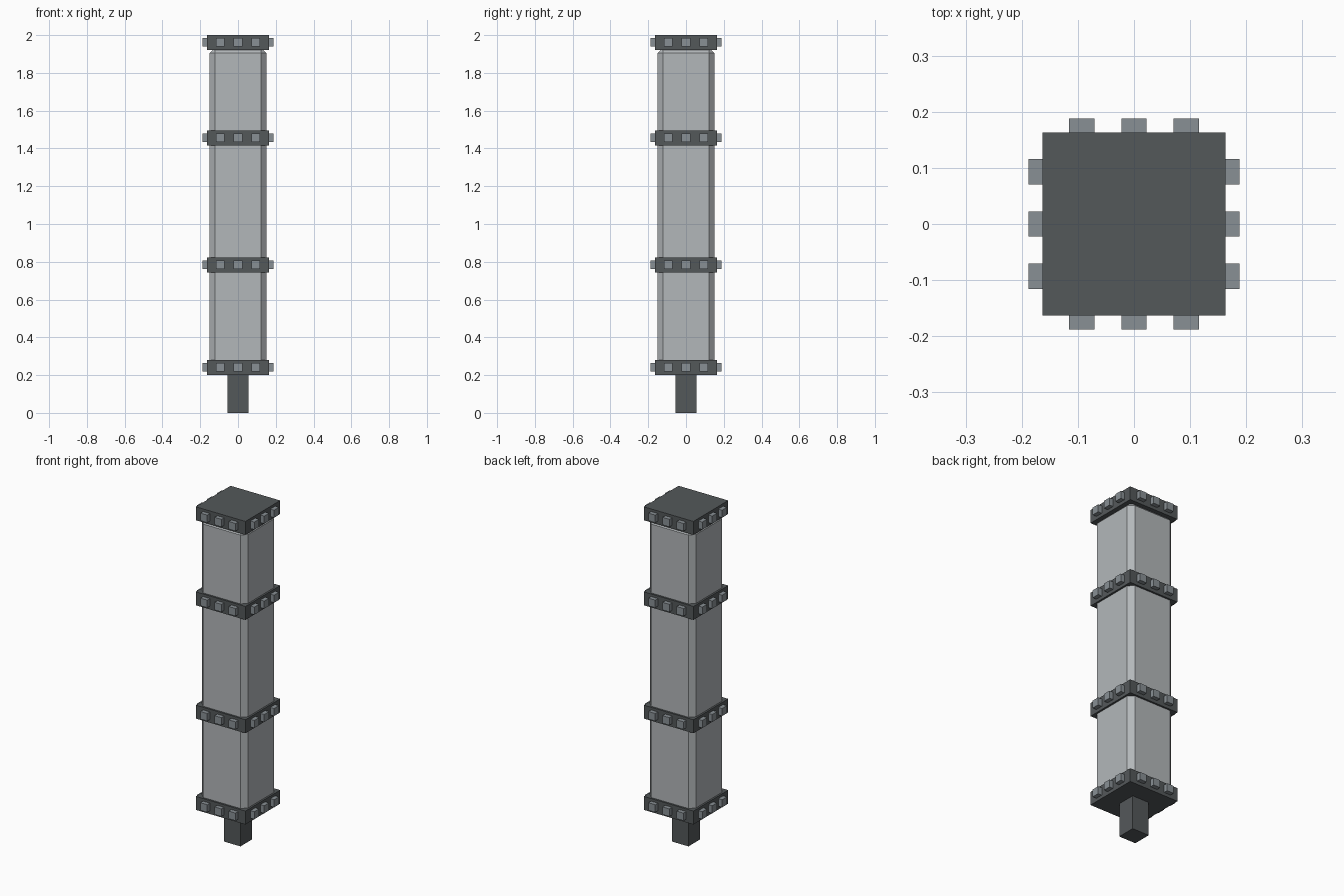
import bpy
import math
from mathutils import Matrix, Vector

if "Cube" in bpy.data.objects:
    bpy.data.objects.remove(bpy.data.objects["Cube"])


def material(name, rgb):
    m = bpy.data.materials.new(name)
    m.diffuse_color = (*rgb, 1.0)
    m.use_nodes = True
    m.node_tree.nodes["Principled BSDF"].inputs["Base Color"].default_value = m.diffuse_color
    return m


DARK = material("dark iron", (0.088, 0.098, 0.102))
PALE = material("pale grey", (0.45, 0.475, 0.49))
MID = material("stud grey", (0.25, 0.28, 0.30))


def box(name, centre, size, mat, angle=0.0):
    """Flat-sided box, optionally turned about the pillar axis."""
    bpy.ops.mesh.primitive_cube_add(size=1)
    ob = bpy.context.object
    ob.name = name
    place = Matrix.Rotation(angle, 4, 'Z') @ Matrix.Translation(Vector(centre))
    ob.data.transform(place @ Matrix.Diagonal((*size, 1.0)))
    ob.data.materials.append(mat)
    return ob


def slab(name, half, z0, z1, mat):
    return box(name, (0, 0, (z0 + z1) / 2), (2 * half, 2 * half, z1 - z0), mat)


# Chamfered pillar shaft, its ends hidden in the outer bands
shaft = slab("shaft", 0.152, 0.225, 1.934, PALE)
bevel = shaft.modifiers.new("chamfer", 'BEVEL')
bevel.width = 0.03
bevel.segments = 1

# Square peg below
slab("bottom_peg", 0.055, 0.0, 0.21, DARK)

# Four bands, each with three studs per side
for i, z in enumerate((0.24, 0.782, 1.455, 1.96)):
    slab(f"band_{i}", 0.163, z - 0.04, z + 0.04, DARK)
    for side in range(4):
        for k in (-1, 0, 1):
            box(f"stud_{i}_{side}_{k + 1}", (k * 0.093, -0.169, z + 0.002),
                (0.045, 0.038, 0.045), MID, side * math.pi / 2)
